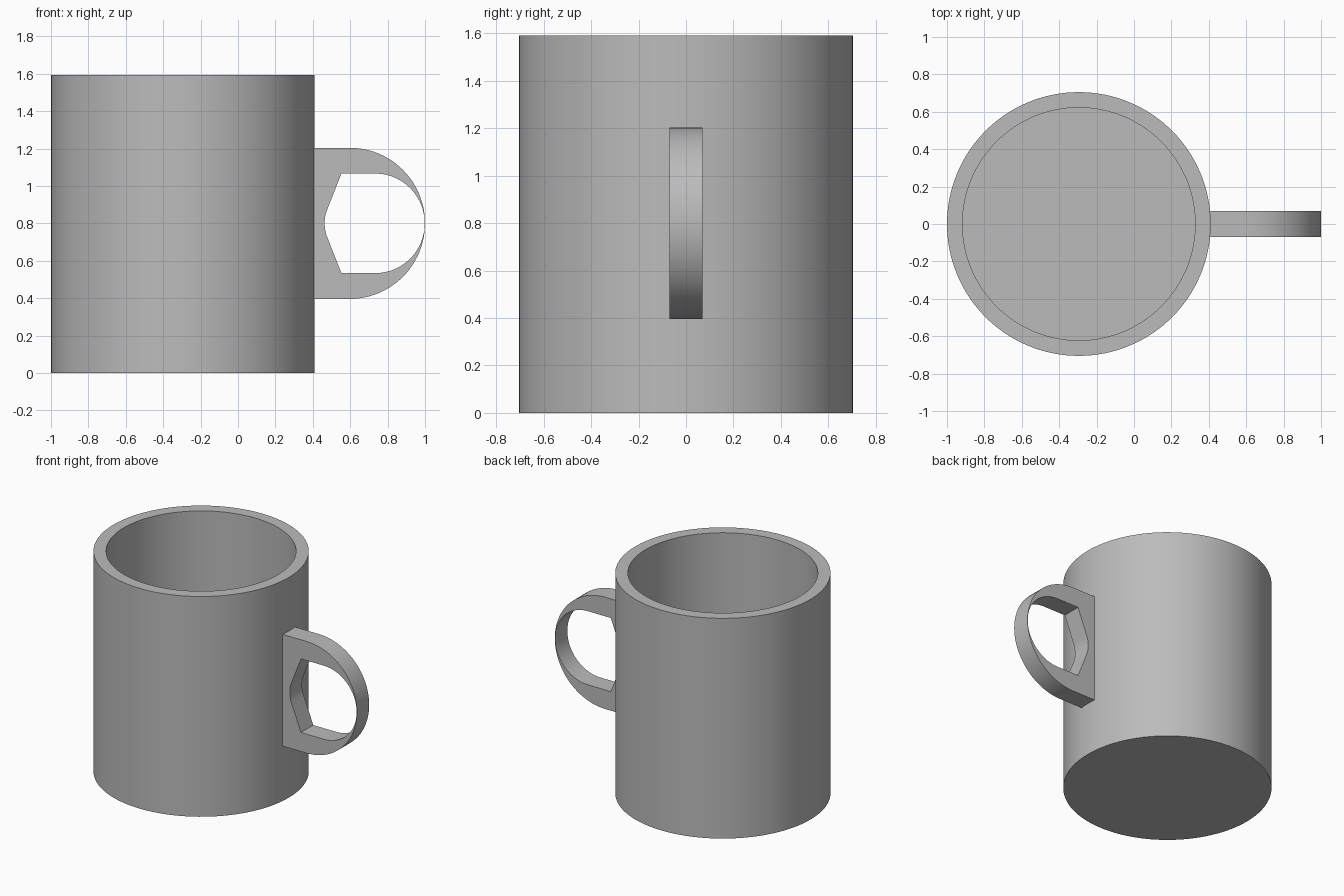
import bpy
import bmesh
from math import sin, cos, pi, radians

if "Cube" in bpy.data.objects:
    bpy.data.objects.remove(bpy.data.objects["Cube"], do_unlink=True)

GREY = (0.5, 0.5, 0.5, 1)
grey = bpy.data.materials.new("grey_ceramic")
grey.diffuse_color = GREY
grey.use_nodes = True
grey.node_tree.nodes["Principled BSDF"].inputs["Base Color"].default_value = GREY

CUP_X, OUTER_R, INNER_R = -0.295, 0.705, 0.622
HEIGHT, FLOOR = 1.592, 0.085
MID_Z, HALF_WIDTH = 0.8, 0.07


def finish(bm, name):
    """Turn a bmesh into a smooth object with sharp edges kept."""
    bmesh.ops.recalc_face_normals(bm, faces=bm.faces)
    mesh = bpy.data.meshes.new(name)
    bm.to_mesh(mesh)
    bm.free()
    obj = bpy.data.objects.new(name, mesh)
    bpy.context.collection.objects.link(obj)
    mesh.materials.append(grey)
    bpy.ops.object.select_all(action="DESELECT")
    obj.select_set(True)
    bpy.context.view_layer.objects.active = obj
    bpy.ops.object.shade_smooth_by_angle(angle=radians(30))
    return obj


def arc(cx, rx, rz, start, end, steps):
    """Points (x, z) on an ellipse around the handle's middle height."""
    angles = [start + (end - start) * i / steps for i in range(steps + 1)]
    return [(cx + rx * cos(a), MID_Z + rz * sin(a)) for a in angles]


# Cup body: wall profile turned round the vertical axis
bm = bmesh.new()
profile = [(0, 0), (OUTER_R, 0), (OUTER_R, HEIGHT),
           (INNER_R, HEIGHT), (INNER_R, FLOOR), (0, FLOOR)]
verts = [bm.verts.new((CUP_X + r, 0, z)) for r, z in profile]
edges = [bm.edges.new(pair) for pair in zip(verts, verts[1:])]
bmesh.ops.spin(bm, geom=verts + edges, cent=(CUP_X, 0, 0), axis=(0, 0, 1),
               angle=2 * pi, steps=128, use_merge=True)
bmesh.ops.remove_doubles(bm, verts=bm.verts, dist=0.0001)
finish(bm, "cup_body")

# Handle: D-shaped outline with a hole, extruded across its width
outline = [(0.4, MID_Z - 0.404)] + arc(0.597, 0.403, 0.404, -pi / 2, pi / 2, 48)
outline.append((0.4, MID_Z + 0.404))
hole = arc(0.735, 0.263, 0.266, -pi / 2, pi / 2, 48)
hole.append((0.553, MID_Z + 0.266))
hole += arc(0.663, 0.2, 0.2, pi - 0.4, pi + 0.4, 12)
hole.append((0.553, MID_Z - 0.266))

curve = bpy.data.curves.new("handle_outline", "CURVE")
curve.dimensions = "2D"
curve.fill_mode = "BOTH"
curve.extrude = HALF_WIDTH
for points in (outline, hole):
    spline = curve.splines.new("POLY")
    spline.points.add(len(points) - 1)
    for point, (x, z) in zip(spline.points, points):
        point.co = (x, z, 0, 1)
    spline.use_cyclic_u = True
helper = bpy.data.objects.new("handle_outline", curve)
bpy.context.collection.objects.link(helper)
bpy.context.view_layer.update()

bm = bmesh.new()
bm.from_mesh(helper.to_mesh())
helper.to_mesh_clear()
bpy.data.objects.remove(helper, do_unlink=True)
for v in bm.verts:
    v.co = (v.co.x, -v.co.z, v.co.y)
bmesh.ops.remove_doubles(bm, verts=bm.verts, dist=0.0001)
finish(bm, "handle")
